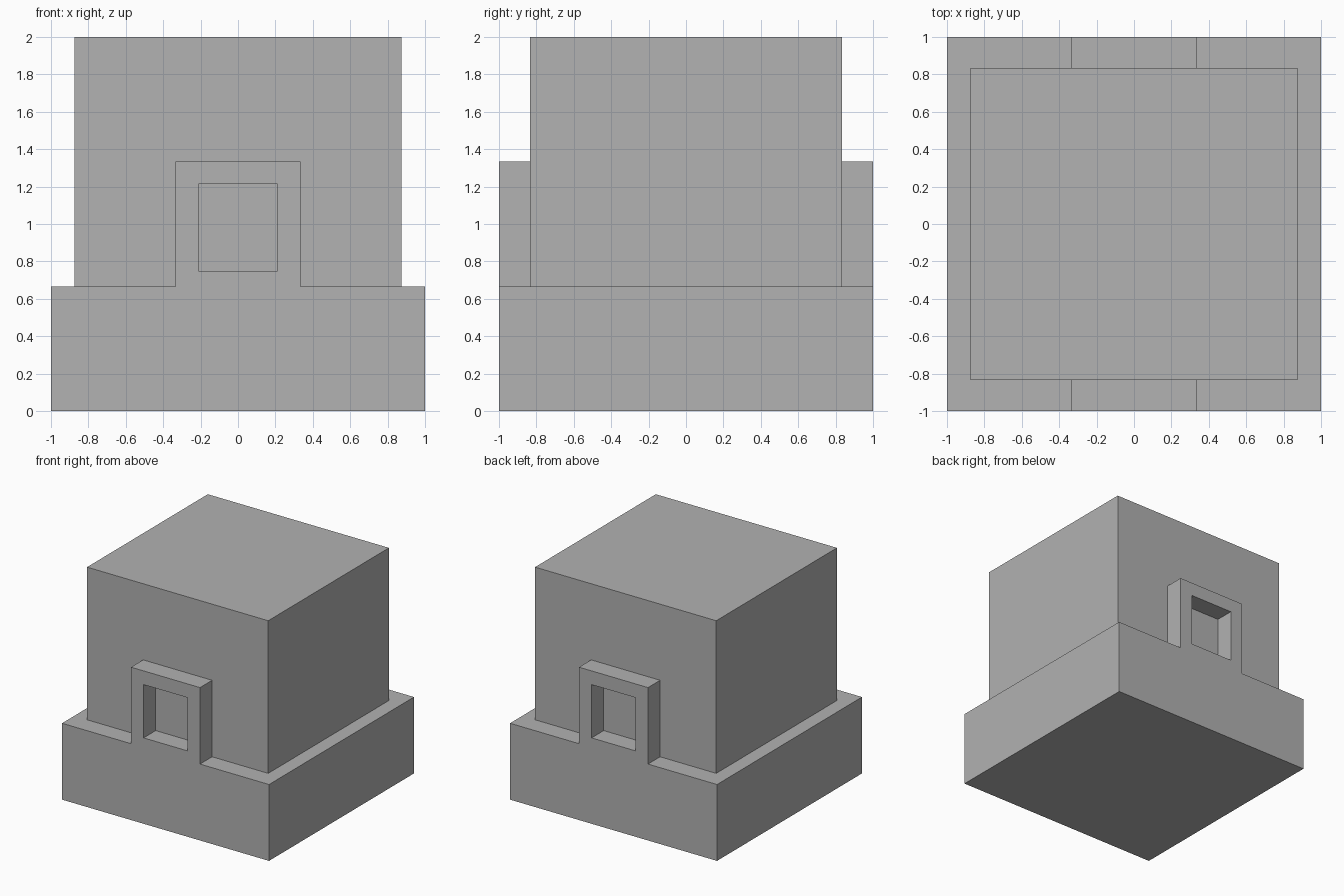
import bpy
import bmesh

cube = bpy.data.objects.get("Cube")
if cube:
    bpy.data.objects.remove(cube, do_unlink=True)

GREY = (0.445, 0.445, 0.445, 1.0)
stone = bpy.data.materials.new("plain_grey")
stone.use_nodes = True
stone.diffuse_color = GREY
stone.node_tree.nodes["Principled BSDF"].inputs["Base Color"].default_value = GREY


def prism(name, profile, depth):
    """Extrude an (x, z) outline along y, centred on y = 0."""
    bm = bmesh.new()
    face = bm.faces.new([bm.verts.new((x, -depth / 2, z)) for x, z in profile])
    side = bmesh.ops.extrude_face_region(bm, geom=[face])["geom"]
    moved = [v for v in side if isinstance(v, bmesh.types.BMVert)]
    bmesh.ops.translate(bm, verts=moved, vec=(0, depth, 0))
    bmesh.ops.recalc_face_normals(bm, faces=bm.faces)
    mesh = bpy.data.meshes.new(name)
    bm.to_mesh(mesh)
    bm.free()
    mesh.materials.append(stone)
    obj = bpy.data.objects.new(name, mesh)
    bpy.context.collection.objects.link(obj)
    return obj


def rectangle(half_width, low, high):
    return [(-half_width, low), (half_width, low), (half_width, high), (-half_width, high)]


LEDGE = 0.667
FRAME_TOP = 1.335

# Base whose front and back rise into window frames
right_half = [(1, 0), (1, LEDGE), (0.333, LEDGE), (0.333, FRAME_TOP)]
left_half = [(-x, z) for x, z in reversed(right_half)]
base = prism("base_with_frames", right_half + left_half, 2.0)

# Window openings through both frames, closed behind by the main block
cutter = prism("window_cutter", rectangle(0.212, 0.75, 1.215), 2.4)
cutter.hide_render = True
cutter.hide_viewport = True
cutter.display_type = "WIRE"
cut = base.modifiers.new("window_openings", "BOOLEAN")
cut.operation = "DIFFERENCE"
cut.solver = "EXACT"
cut.object = cutter

# Main block standing on the base
prism("main_block", rectangle(0.875, LEDGE, 2.0), 1.666)
